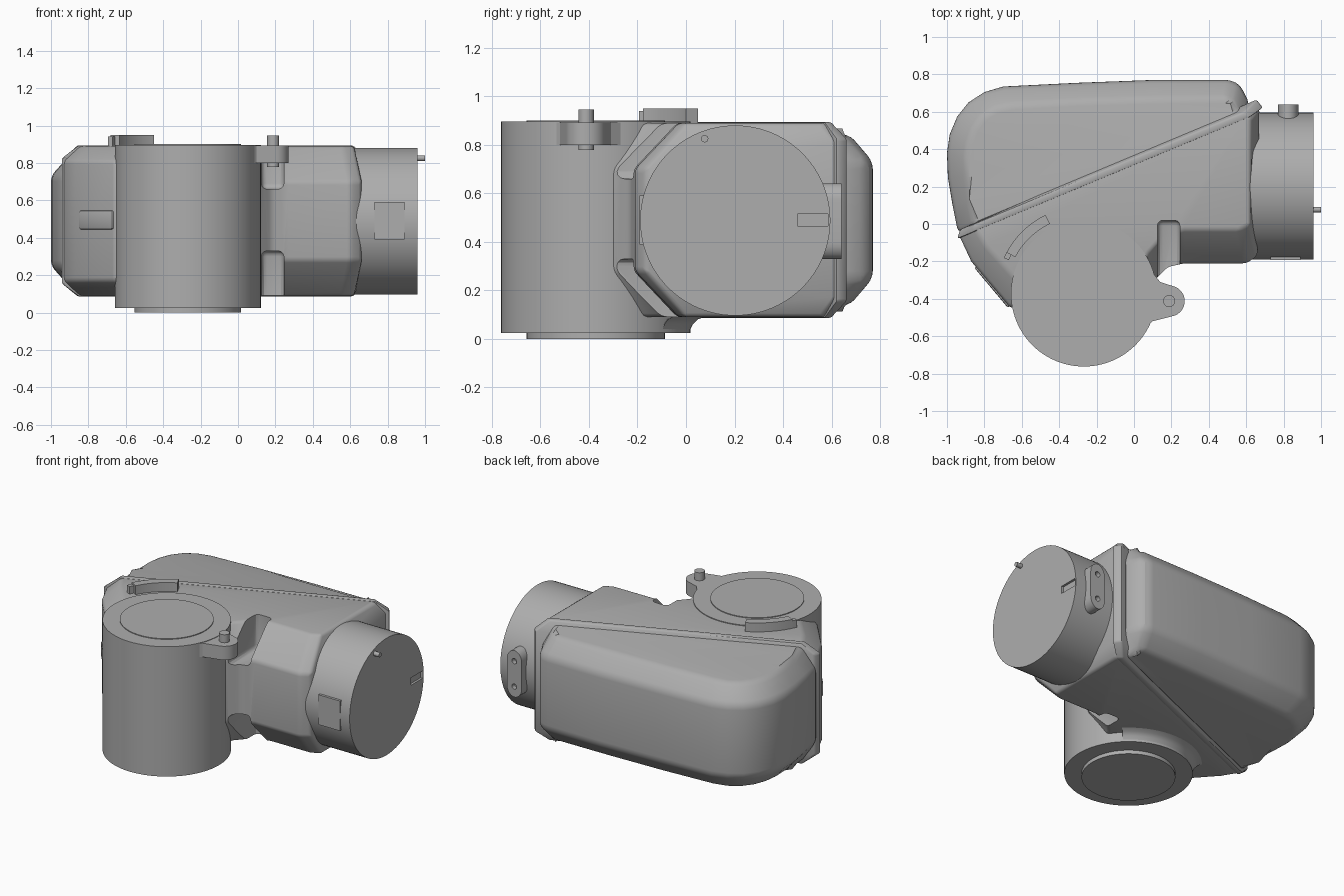
import bpy
import bmesh
from math import cos, sin, radians
from mathutils import Matrix

old = bpy.data.objects.get("Cube")
if old:
    bpy.data.objects.remove(old, do_unlink=True)

grey = bpy.data.materials.new("plain_grey")
grey.use_nodes = True
grey.diffuse_color = (0.42, 0.42, 0.42, 1)
grey.node_tree.nodes["Principled BSDF"].inputs["Base Color"].default_value = (0.42, 0.42, 0.42, 1)

parts, cutters = [], []
MIDDLE = .49


def make(name, bm):
    bmesh.ops.recalc_face_normals(bm, faces=bm.faces)
    mesh = bpy.data.meshes.new(name)
    bm.to_mesh(mesh)
    bm.free()
    mesh.materials.append(grey)
    ob = bpy.data.objects.new(name, mesh)
    bpy.context.scene.collection.objects.link(ob)
    parts.append(ob)
    return ob


def loft(name, layers):
    """Skin (outline, z) layers; z is a number or a rule of x and y."""
    bm = bmesh.new()
    rings = [[bm.verts.new((x, y, z(x, y) if callable(z) else z)) for x, y in pts]
             for pts, z in layers]
    bm.faces.new(rings[0])
    bm.faces.new(rings[-1])
    n = len(rings[0])
    for low, high in zip(rings, rings[1:]):
        for i in range(n):
            j = (i + 1) % n
            bm.faces.new((low[i], low[j], high[j], high[i]))
    return make(name, bm)


def shell(name, outer, inner, side, top):
    """Loft mirrored about mid height; side and top give half heights."""
    return loft(name, [(inner, lambda x, y: MIDDLE - top(x, y)), (outer, lambda x, y: MIDDLE - side(x, y)),
                       (outer, lambda x, y: MIDDLE + side(x, y)), (inner, lambda x, y: MIDDLE + top(x, y))])


def cylinder(name, centre, radius, depth, axis="Z", sides=96):
    bm = bmesh.new()
    turn = {"Z": Matrix(), "X": Matrix.Rotation(radians(90), 4, "Y"),
            "Y": Matrix.Rotation(radians(90), 4, "X")}[axis]
    bmesh.ops.create_cone(bm, cap_ends=True, segments=sides, radius1=radius, radius2=radius,
                          depth=depth, matrix=Matrix.Translation(centre) @ turn)
    return make(name, bm)


def box(name, centre, size, angle=0):
    bm = bmesh.new()
    place = Matrix.Translation(centre) @ Matrix.Rotation(radians(angle), 4, "Z")
    bmesh.ops.create_cube(bm, size=1, matrix=place @ Matrix.Diagonal((*size, 1)))
    return make(name, bm)


def bevel(ob, width, segments=3):
    mod = ob.modifiers.new("rounding", "BEVEL")
    mod.width, mod.segments = width, segments
    mod.angle_limit = radians(20)


def cut(ob, cutter):
    mod = ob.modifiers.new("cut", "BOOLEAN")
    mod.operation, mod.object, mod.solver = "DIFFERENCE", cutter, "EXACT"
    cutter.hide_render = True
    parts.remove(cutter)
    cutters.append(cutter)


def arc(centre, radius, start, end, steps):
    return [(centre[0] + radius * cos(radians(start + (end - start) * i / steps)),
             centre[1] + radius * sin(radians(start + (end - start) * i / steps)))
            for i in range(steps + 1)]


# Main housing: the rim chamfer is deep along the front right only
outer = [(-.94, -.05), (-.87, -.2), (-.66, -.45), (-.3, -.4), (.05, -.4), (.12, -.29),
         (.18, -.23), (.27, -.21), (.6, -.21), (.66, -.17), (.67, .62), (.64, .64)]
inner = [(-.86, -.01), (-.79, -.12), (-.6, -.33), (-.3, -.3), (0, -.3), (.08, -.15),
         (.16, -.06), (.27, -.03), (.56, -.03), (.62, 0), (.62, .56), (.6, .59)]
housing = shell("main_housing", outer, inner,
                lambda x, y: .32 if x < -.5 or y > .5 else .21, lambda x, y: .4)
bevel(housing, .03)

# Upper and lower pockets beside the upright barrel
for name, z in (("upper_pocket_cutter", .86), ("lower_pocket_cutter", .13)):
    pocket = box(name, (.185, -.2, z), (.12, .44, .4))
    bevel(pocket, .03)
    cut(housing, pocket)

# Rear cover: its top and bottom slope inward away from the parting line
outer = [(-.94, -.05), (-.97, .1), (-.995, .25), (-1, .38), (-.985, .48), (-.945, .575),
         (-.885, .65), (-.8, .705), (-.7, .735), (-.3, .755), (.1, .77), (.52, .77),
         (.57, .74), (.62, .64)]
inner = [(-.86, -.01), (-.88, .13), (-.897, .25), (-.9, .35), (-.89, .43), (-.86, .51),
         (-.81, .575), (-.74, .62), (-.65, .64), (-.3, .66), (.1, .67), (.5, .675),
         (.53, .65), (.57, .59)]
ends = (inner[0], inner[-1])
cover = shell("rear_cover", outer, inner, lambda x, y: .24,
              lambda x, y: .39 if (x, y) in ends else .352)
bevel(cover, .04)

# Flange along the parting line
outer = [(-.945, -.08), (.69, .62), (.655, .665), (-.93, -.03)]
inner = [(-.85, -.04), (.62, .57), (.59, .6), (-.86, 0)]
flange = shell("parting_flange", outer, inner, lambda x, y: .335, lambda x, y: .404)
bevel(flange, .01, 2)

# Upright barrel with end discs and a cove under the housing
hub = (-.268, -.372)
cylinder("upright_barrel", (*hub, .46), .39, .87)
cylinder("bottom_disc", (*hub, .02), .285, .04)
cylinder("top_disc", (*hub, .89), .285, .02)
loft("barrel_cove", [(arc(hub, r, 45, 140, 32), z)
                     for r, z in ((.385, .03), (.4, .06), (.42, .08), (.46, .095))])

# Lug and pin on the barrel rim
lug = [(0, -.56), (.06, -.56), (.1, -.52)] + arc((.188, -.412), .083, -80, 80, 16)
lug += [(.14, -.31), (.1, -.26), (0, -.26)]
loft("rim_lug", [(lug, .8), (lug, .892)])
cylinder("lug_pin", (.188, -.412, .862), .032, .167, sides=32)

# Curved bracket on top
for name, r1, r2, a1, a2, top in (("bracket_rail", .44, .468, 116, 156, .94),
                                  ("bracket_block", .415, .468, 116, 152, .95)):
    shape = arc(hub, r2, a1, a2, 16) + arc(hub, r1, a2, a1, 16)
    loft(name, [(shape, .85), (shape, top)])

# Side barrel with a shallow groove in its end face
side = cylinder("side_barrel", (.76, .203, .488), .392, .4, "X")
cut(side, box("groove_cutter", (.96, .523, .49), (.03, .125, .05)))
cylinder("side_pin", (.97, .077, .825), .015, .06, "X", 24)
box("front_pad", (.81, -.18, .49), (.16, .024, .2))

# Oblong boss with two holes behind the side barrel
oblong = arc((.825, .56), .055, 0, 180, 12) + arc((.825, .42), .055, 180, 360, 12)
boss = loft("oblong_boss", [(oblong, -.06), (oblong, .055)])
boss.data.transform(Matrix.Translation((.825, .58, .485)) @ Matrix.Rotation(radians(90), 4, "X")
                    @ Matrix.Diagonal((1, 1.25, 1, 1)) @ Matrix.Translation((-.825, -.49, 0)))
for z in (.4, .57):
    cut(boss, cylinder("boss_hole_cutter", (.825, .64, z), .018, .06, "Y", 24))

# Bar on the slanted left front face
bar = box("front_bar", (-.745, -.325, .495), (.28, .05, .1), -50)
bevel(bar, .01, 2)

# Bake the modifiers, shade, and drop the cutters
for ob in parts:
    bpy.ops.object.select_all(action="DESELECT")
    ob.select_set(True)
    bpy.context.view_layer.objects.active = ob
    for mod in list(ob.modifiers):
        bpy.ops.object.modifier_apply(modifier=mod.name)
    bpy.ops.object.shade_smooth_by_angle(angle=radians(30))
for cutter in cutters:
    bpy.data.objects.remove(cutter, do_unlink=True)
